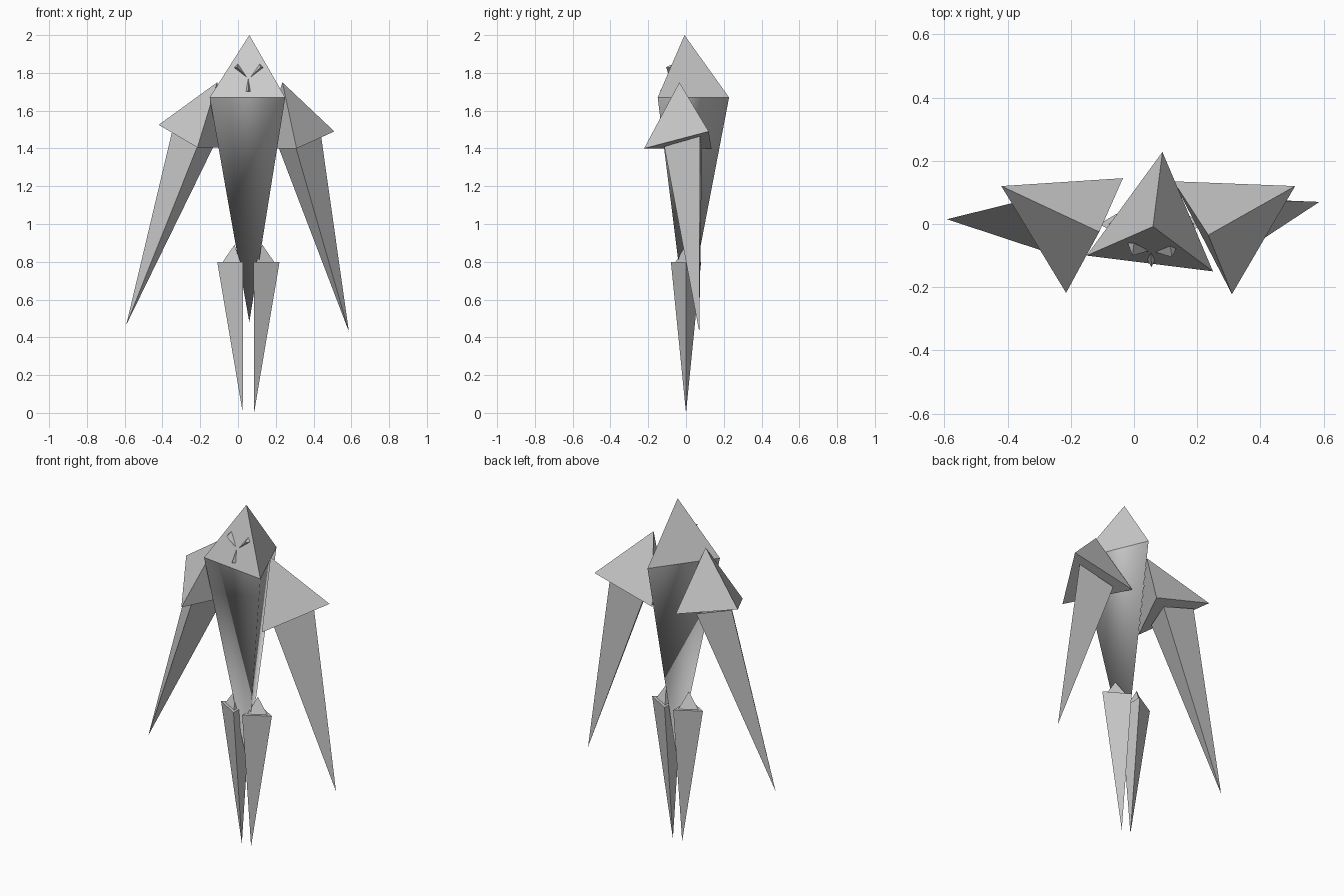
import bpy
import bmesh
from mathutils import Vector

grey = bpy.data.materials.new("plain grey")
grey.diffuse_color = (0.6, 0.6, 0.6, 1)


def spike(name, base, tip, smooth=False, closed=True):
    """Three-sided pyramid from a base triangle to a tip."""
    bm = bmesh.new()
    b = [bm.verts.new(p) for p in base]
    t = bm.verts.new(tip)
    for i in range(3):
        bm.faces.new((b[i], b[(i + 1) % 3], t))
    if closed:
        bm.faces.new(b)
    bmesh.ops.recalc_face_normals(bm, faces=bm.faces)
    for f in bm.faces:
        f.smooth = smooth
    mesh = bpy.data.meshes.new(name)
    bm.to_mesh(mesh)
    bm.free()
    mesh.materials.append(grey)
    ob = bpy.data.objects.new(name, mesh)
    bpy.context.collection.objects.link(ob)
    return ob


# Head and tapering torso share one triangle
neck = [(-0.15, -0.10, 1.67), (0.25, -0.15, 1.67), (0.09, 0.228, 1.67)]
spike("head", neck, (0.06, -0.008, 2.0))
spike("torso", neck, (0.06, 0.0, 0.48), smooth=True, closed=False)

# Shoulders
spike("left_shoulder",
      [(-0.42, 0.12, 1.525), (-0.215, -0.218, 1.405), (-0.035, 0.145, 1.405)],
      (-0.11, -0.025, 1.75))
spike("right_shoulder",
      [(0.51, 0.12, 1.49), (0.31, -0.222, 1.40), (0.125, 0.135, 1.40)],
      (0.235, -0.035, 1.75))

# Arms
spike("left_arm",
      [(-0.35, 0.075, 1.485), (-0.213, -0.11, 1.415), (-0.13, 0.09, 1.41)],
      (-0.592, 0.015, 0.465))
spike("right_arm",
      [(0.44, 0.075, 1.465), (0.305, -0.115, 1.41), (0.215, 0.085, 1.405)],
      (0.587, 0.07, 0.43))

# Legs with small knee caps, mirrored about the body's middle
MID = 0.055
for side, s in (("left", -1), ("right", 1)):
    top = [Vector((MID + s * x, y, 0.8))
           for x, y in ((0.028, -0.08), (0.165, 0.0), (0.028, 0.08))]
    spike(side + "_leg", top, (MID + s * 0.03, 0.0, 0.0))
    c = sum(top, Vector()) / 3
    spike(side + "_knee", [c + (p - c) * 0.68 for p in top],
          c + Vector((0, 0, 0.09)))

# Eyes and nose
spike("left_eye", [(-0.02, -0.06, 1.828), (0.0, -0.06, 1.847), (-0.005, -0.10, 1.83)],
      (0.048, -0.085, 1.775))
spike("right_eye", [(0.135, -0.075, 1.828), (0.115, -0.07, 1.847), (0.12, -0.105, 1.83)],
      (0.065, -0.088, 1.775))
spike("nose", [(0.038, -0.105, 1.70), (0.07, -0.108, 1.70), (0.055, -0.137, 1.705)],
      (0.054, -0.088, 1.772))
